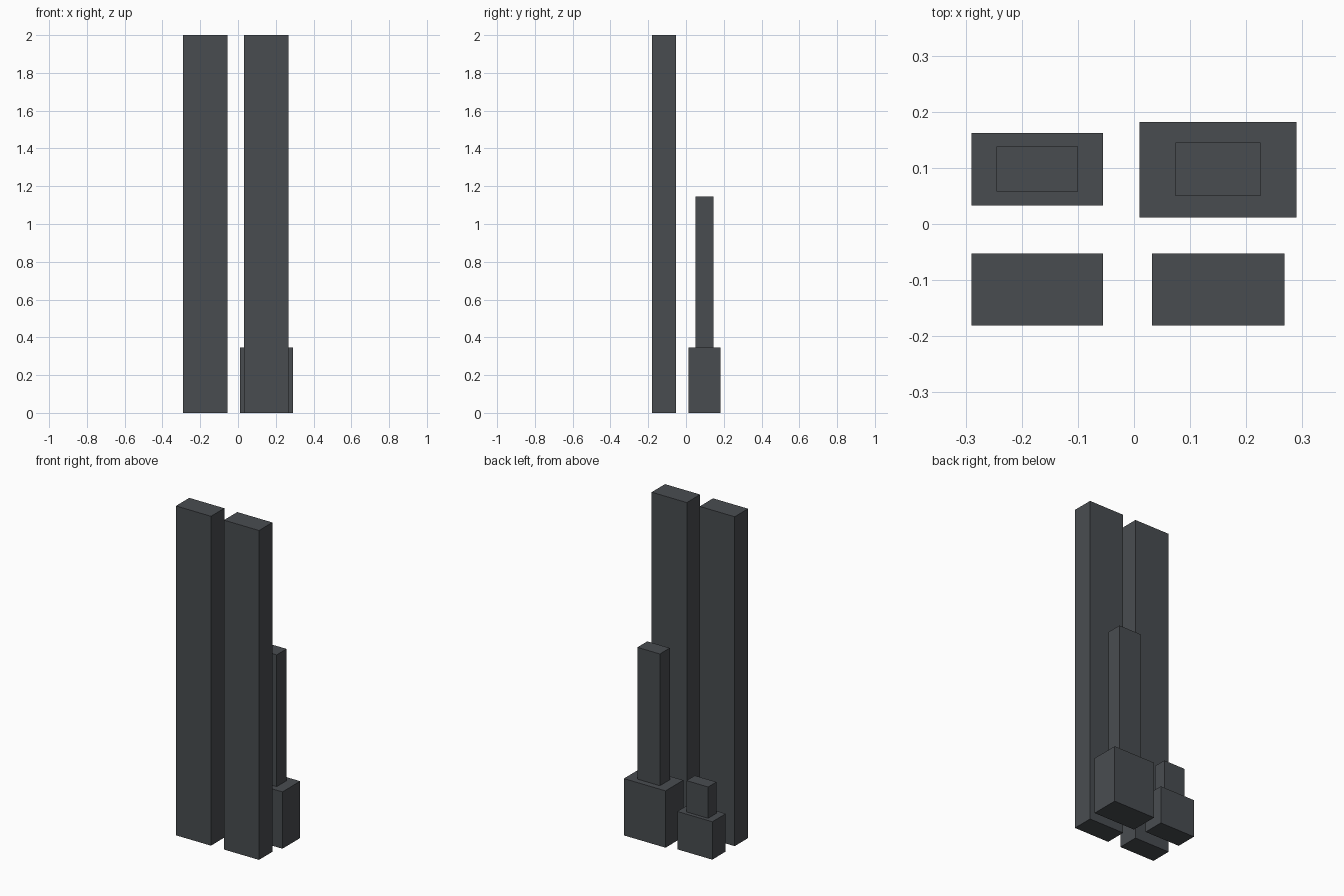
import bpy
import bmesh
from mathutils import Matrix, Vector

cube = bpy.data.objects.get("Cube")
if cube:
    bpy.data.objects.remove(cube, do_unlink=True)

# Single dark slate colour
slate = bpy.data.materials.new("dark_slate")
slate.use_nodes = True
colour = (0.066, 0.073, 0.081, 1)
slate.diffuse_color = colour
slate.node_tree.nodes["Principled BSDF"].inputs["Base Color"].default_value = colour


def block(name, x, y, z):
    """Flat-faced box spanning the (min, max) range on each axis."""
    low, high = (Vector(corner) for corner in zip(x, y, z))
    bm = bmesh.new()
    place = Matrix.Translation((low + high) / 2) @ Matrix.Diagonal((*(high - low), 1))
    bmesh.ops.create_cube(bm, size=1, matrix=place)
    mesh = bpy.data.meshes.new(name)
    bm.to_mesh(mesh)
    bm.free()
    mesh.materials.append(slate)
    obj = bpy.data.objects.new(name, mesh)
    bpy.context.collection.objects.link(obj)
    return obj


# Twin towers at the front
tower_y, tower_z = (-0.181, -0.053), (0, 2)
block("right_tower", (-0.29, -0.055), tower_y, tower_z)
block("left_tower", (0.032, 0.268), tower_y, tower_z)

# Stepped tower at the back left
block("left_podium", (0.01, 0.29), (0.012, 0.182), (0, 0.345))
block("left_shaft", (0.074, 0.225), (0.05, 0.145), (0.345, 1.145))

# Low stepped building at the back right
block("right_podium", (-0.29, -0.055), (0.033, 0.162), (0, 0.23))
block("right_upper_block", (-0.245, -0.1), (0.058, 0.138), (0.23, 0.42))
